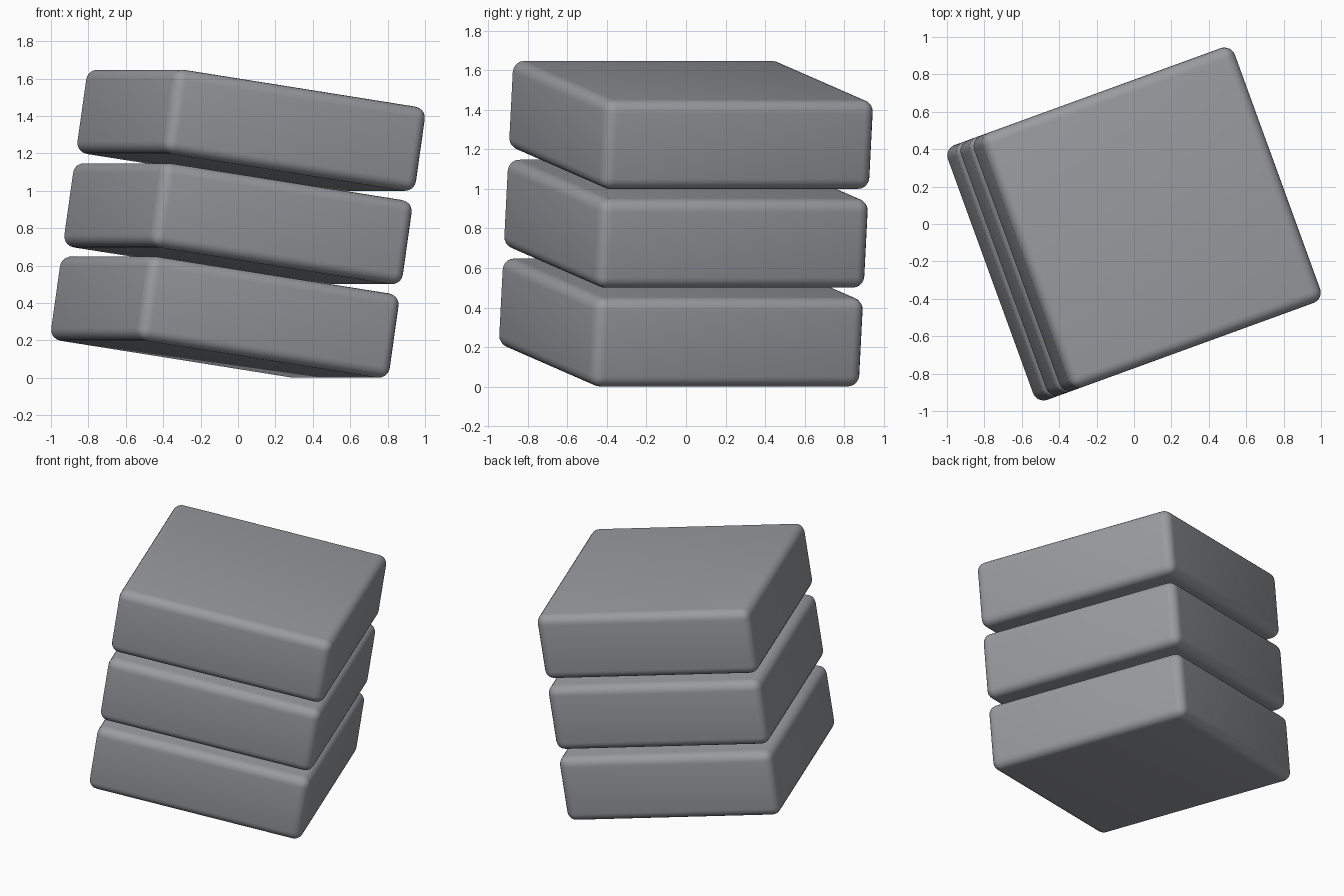
import bpy
import math
from mathutils import Euler, Vector

if "Cube" in bpy.data.objects:
    bpy.data.objects.remove(bpy.data.objects["Cube"])

TILT, TURN = math.radians(8.5), math.radians(20)
SIZE = (1.45, 1.45, 0.455)   # slab width, depth, thickness
STEP = 0.505                 # spacing along the tilted stack axis

grey = bpy.data.materials.new("plain_grey")
grey.diffuse_color = (0.32, 0.33, 0.35, 1)
grey.use_nodes = True
grey.node_tree.nodes["Principled BSDF"].inputs["Base Color"].default_value = grey.diffuse_color

turn = Euler((0, TILT, TURN))
axis = turn.to_matrix() @ Vector((0, 0, 1))


def slab(name, level):
    """One rounded square slab on the tilted stack axis."""
    bpy.ops.mesh.primitive_cube_add(
        size=1, location=Vector((0, 0, 0.824)) + axis * STEP * level)
    ob = bpy.context.object
    ob.name = name
    ob.scale = SIZE
    bpy.ops.object.transform_apply(location=False, rotation=False, scale=True)
    ob.rotation_euler = turn
    ob.data.materials.append(grey)
    # rounded edges
    bevel = ob.modifiers.new("rounded_edges", 'BEVEL')
    bevel.width = 0.06
    bevel.segments = 5
    bevel.limit_method = 'NONE'
    bpy.ops.object.modifier_apply(modifier=bevel.name)
    bpy.ops.object.shade_smooth_by_angle(angle=math.radians(40))


for name, level in (("bottom_slab", -1), ("middle_slab", 0), ("top_slab", 1)):
    slab(name, level)
